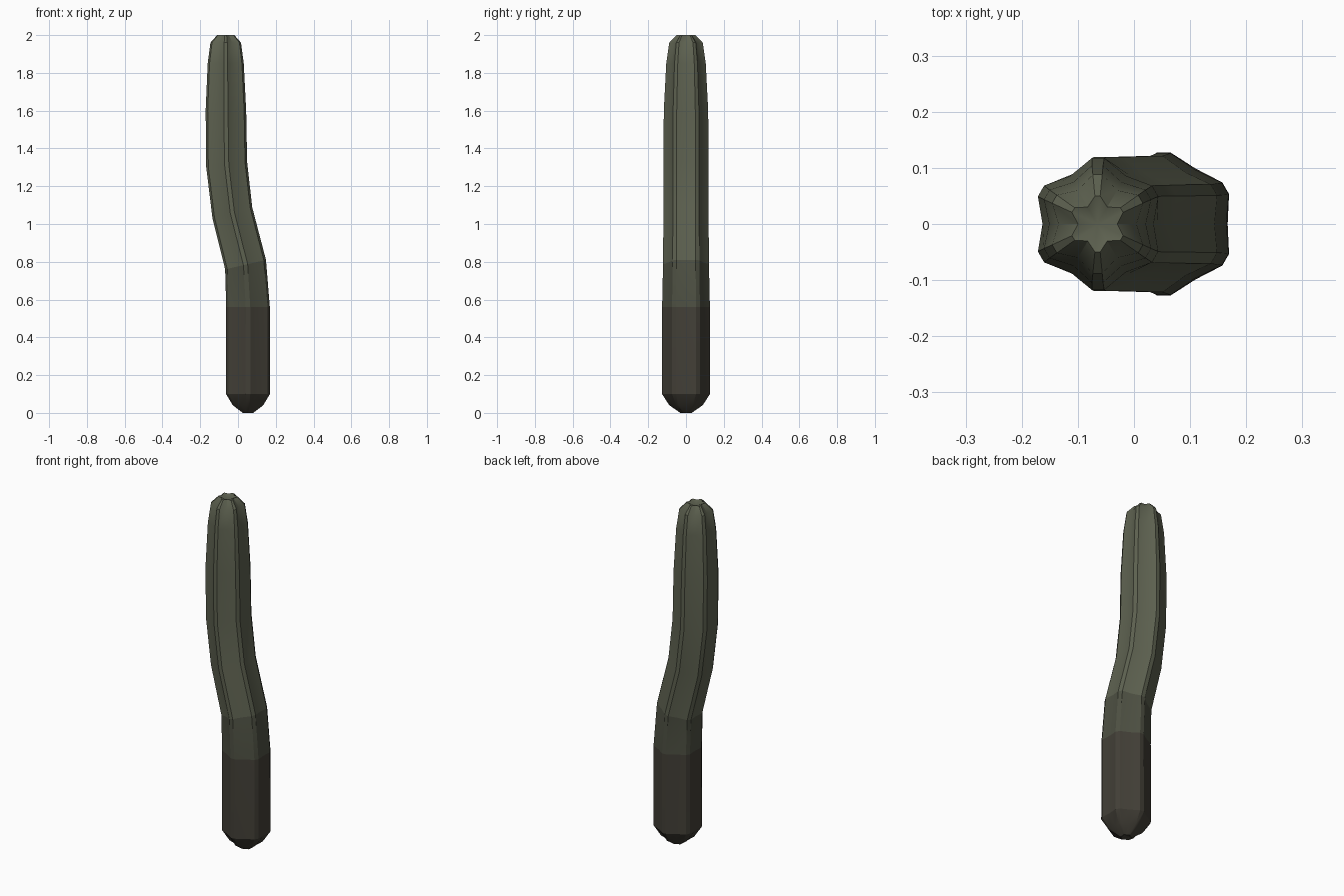
import bpy, bmesh
from math import sin, cos, radians

if "Cube" in bpy.data.objects:
    bpy.data.objects.remove(bpy.data.objects["Cube"])

RIBS = 6
# rings along the bent stem: centre x, centre z, rib radius, valley ratio, tilt in degrees
RINGS = [
    (0.053, 0.00, 0.030, 0.75, 0),
    (0.053, 0.04, 0.088, 0.82, 0),
    (0.053, 0.10, 0.128, 0.89, 0),
    (0.053, 0.56, 0.127, 0.88, 0),
    (0.040, 0.785, 0.122, 0.87, 13),
    (-0.030, 1.06, 0.120, 0.86, 15),
    (-0.060, 1.315, 0.120, 0.85, 7),
    (-0.064, 1.60, 0.118, 0.84, 0),
    (-0.065, 1.85, 0.105, 0.82, 0),
    (-0.065, 1.96, 0.089, 0.78, 0),
    (-0.065, 2.00, 0.050, 0.70, 0),
]


def material(name, color):
    m = bpy.data.materials.new(name)
    m.diffuse_color = (*color, 1)
    m.use_nodes = True
    m.node_tree.nodes["Principled BSDF"].inputs["Base Color"].default_value = m.diffuse_color
    return m


def ring(bm, cx, cz, r, valley, tilt):
    # each rib has a narrow flat crest (two points) followed by one valley point
    verts = []
    t = radians(tilt)
    for i in range(RIBS):
        base = 30 + 360 / RIBS * i
        for off, rad in ((-5.4, r), (5.4, r), (30, r * valley)):
            a = radians(base + off)
            x, y = rad * cos(a), rad * sin(a)
            verts.append(bm.verts.new((cx + x * cos(t), y, cz + x * sin(t))))
    return verts


# ribbed stem
bm = bmesh.new()
loops = [ring(bm, *p) for p in RINGS]
n = RIBS * 3
for k in range(len(loops) - 1):
    lo, hi = loops[k], loops[k + 1]
    for i in range(n):
        j = (i + 1) % n
        f = bm.faces.new((lo[i], lo[j], hi[j], hi[i]))
        f.material_index = 0 if k < 3 else 1 if k == 3 else 2

# slightly dimpled end caps
for loop, x, z, mat in ((loops[0], 0.053, 0.01, 0), (loops[-1], -0.065, 1.985, 2)):
    c = bm.verts.new((x, 0, z))
    for i in range(n):
        bm.faces.new((loop[i], loop[(i + 1) % n], c)).material_index = mat

bmesh.ops.recalc_face_normals(bm, faces=bm.faces)
mesh = bpy.data.meshes.new("cactus_stem")
bm.to_mesh(mesh)
bm.free()
for m in (material("woody_base", (0.055, 0.05, 0.038)),
          material("dark_green", (0.075, 0.08, 0.055)),
          material("green", (0.11, 0.12, 0.08))):
    mesh.materials.append(m)
stem = bpy.data.objects.new("cactus_stem", mesh)
bpy.context.collection.objects.link(stem)

# soft shading with crisp rib edges
bpy.context.view_layer.objects.active = stem
stem.select_set(True)
bpy.ops.object.shade_smooth_by_angle(angle=radians(30))
